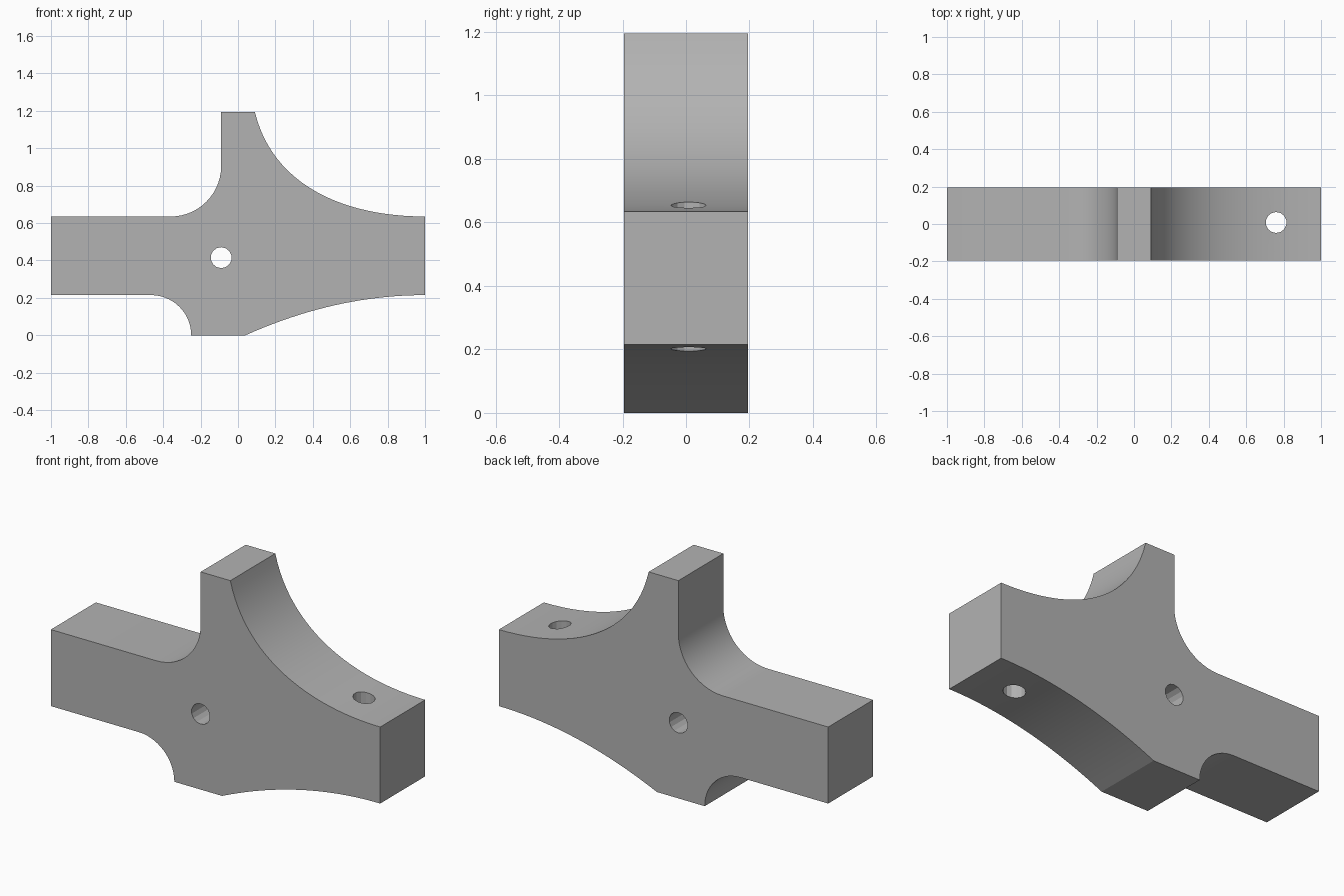
import bpy, bmesh, math
from mathutils import Vector

if "Cube" in bpy.data.objects:
    bpy.data.objects.remove(bpy.data.objects["Cube"])

HALF = 0.195  # half thickness of the plate


def arc(cx, cz, rx, rz, a0, a1, n=14):
    out = []
    for i in range(n + 1):
        a = math.radians(a0 + (a1 - a0) * i / n)
        out.append((cx + rx * math.cos(a), cz + rz * math.sin(a)))
    return out


def bezier(p0, p1, p2, p3, n=24):
    pts = [Vector(p) for p in (p0, p1, p2, p3)]
    out = []
    for i in range(n + 1):
        t = i / n
        s = 1 - t
        v = s**3 * pts[0] + 3 * s * s * t * pts[1] + 3 * s * t * t * pts[2] + t**3 * pts[3]
        out.append((v.x, v.y))
    return out


# Outline in the x-z plane, running round the whole bracket
outline = [(-1, 0.215), (-1, 0.635)]
outline += arc(-0.36, 0.905, 0.27, 0.27, -90, 0)                       # upper left fillet
outline += [(-0.09, 1.195)]
outline += bezier((0.09, 1.195), (0.185, 0.80), (0.57, 0.635), (1, 0.635))  # long upper sweep
outline += [(1 - 0.96 * i / 20, 0.215 * (1 - (i / 20) ** 2)) for i in range(21)]  # lower sweep
outline += arc(-0.465, 0, 0.215, 0.215, 0, 90)                         # lower left scoop

bm = bmesh.new()
face = bm.faces.new([bm.verts.new((x, -HALF, z)) for x, z in outline])
ext = bmesh.ops.extrude_face_region(bm, geom=[face])
moved = [v for v in ext["geom"] if isinstance(v, bmesh.types.BMVert)]
bmesh.ops.translate(bm, verts=moved, vec=(0, 2 * HALF, 0))
bmesh.ops.recalc_face_normals(bm, faces=bm.faces[:])
mesh = bpy.data.meshes.new("bracket_body")
bm.to_mesh(mesh)
bm.free()
body = bpy.data.objects.new("bracket_body", mesh)
bpy.context.collection.objects.link(body)

grey = bpy.data.materials.new("plain grey")
grey.diffuse_color = (0.45, 0.45, 0.45, 1)
grey.use_nodes = True
grey.node_tree.nodes["Principled BSDF"].inputs["Base Color"].default_value = grey.diffuse_color
mesh.materials.append(grey)


# Drilled holes: one front to back, one vertical through the right arm
def drill(name, loc, rot):
    bpy.ops.mesh.primitive_cylinder_add(vertices=14, radius=0.056, depth=1.0,
                                        location=loc, rotation=rot)
    cutter = bpy.context.object
    cutter.name = name
    cutter.data.materials.append(grey)
    cutter.hide_render = True
    mod = body.modifiers.new(name, "BOOLEAN")
    mod.object = cutter
    mod.operation = "DIFFERENCE"
    mod.solver = "EXACT"
    bpy.ops.object.select_all(action="DESELECT")
    body.select_set(True)
    bpy.context.view_layer.objects.active = body
    bpy.ops.object.modifier_apply(modifier=name)
    bpy.data.objects.remove(cutter, do_unlink=True)


drill("pivot_hole", (-0.09, 0, 0.415), (math.pi / 2, 0, 0))
drill("arm_hole", (0.76, 0.008, 0.42), (0, 0, 0))

bpy.ops.object.shade_smooth_by_angle(angle=math.radians(20))
